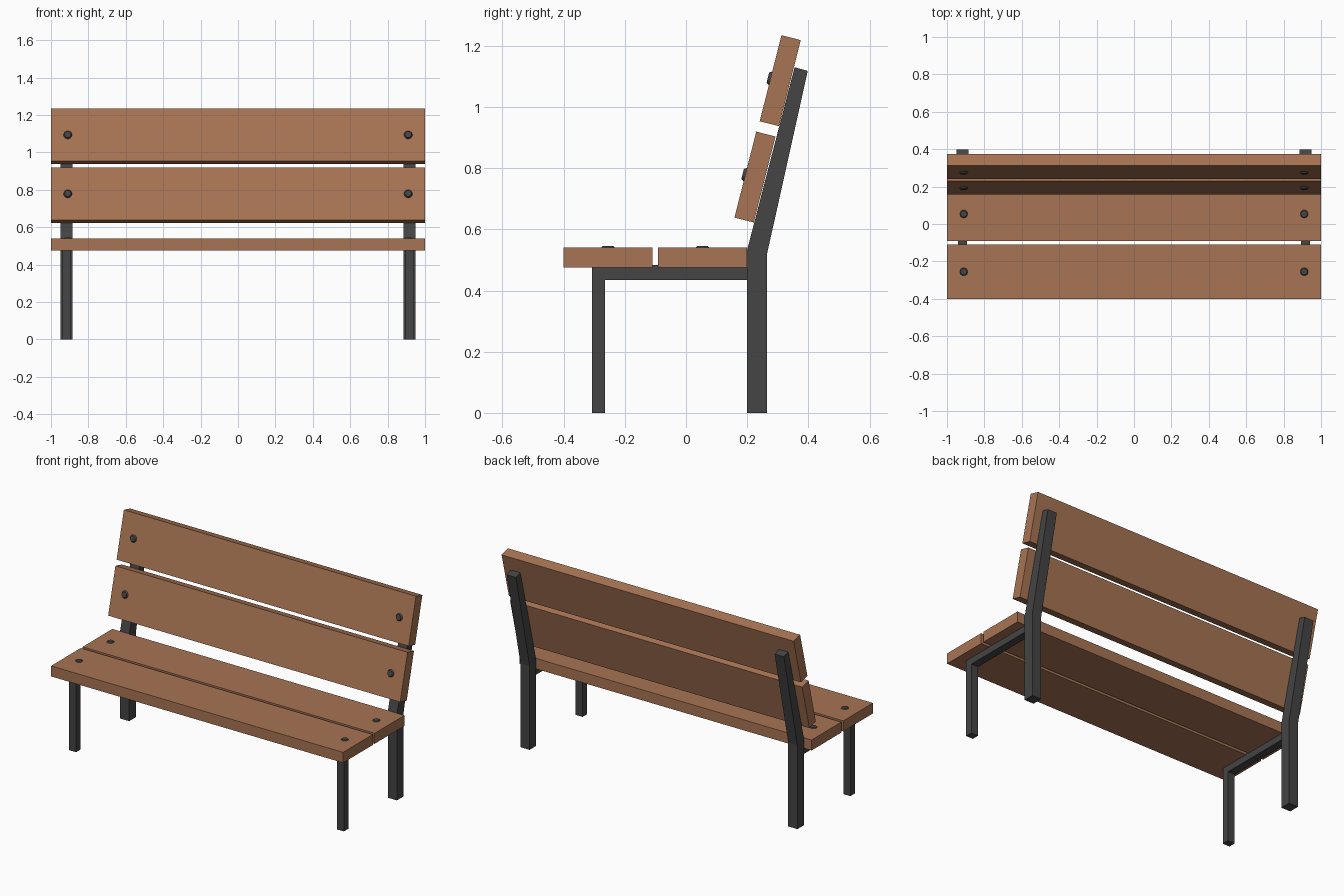
import bpy, bmesh, math
from mathutils import Matrix, Vector

if "Cube" in bpy.data.objects:
    bpy.data.objects.remove(bpy.data.objects["Cube"])


def material(name, rgb):
    m = bpy.data.materials.new(name)
    m.diffuse_color = (*rgb, 1.0)
    m.use_nodes = True
    m.node_tree.nodes["Principled BSDF"].inputs["Base Color"].default_value = m.diffuse_color
    return m


WOOD = material("brown wood", (0.39, 0.175, 0.088))
METAL = material("dark metal", (0.058, 0.058, 0.060))
TILT = math.radians(14.2)   # lean of the backrest


def finish(bm, name, mat):
    bmesh.ops.recalc_face_normals(bm, faces=bm.faces)
    mesh = bpy.data.meshes.new(name)
    bm.to_mesh(mesh)
    bm.free()
    mesh.materials.append(mat)
    ob = bpy.data.objects.new(name, mesh)
    bpy.context.collection.objects.link(ob)
    return ob


def side_profile(name, pts, xc, width):
    """Extrude a (y, z) outline along x."""
    bm = bmesh.new()
    face = bm.faces.new([bm.verts.new((xc - width / 2, y, z)) for y, z in pts])
    ext = bmesh.ops.extrude_face_region(bm, geom=[face])
    verts = [v for v in ext["geom"] if isinstance(v, bmesh.types.BMVert)]
    bmesh.ops.translate(bm, verts=verts, vec=(width, 0, 0))
    return finish(bm, name, METAL)


def plank(name, frame, depth=0.29, thick=0.065):
    """Board lying in the frame's xy plane, with a bolt near each end."""
    bm = bmesh.new()
    bmesh.ops.create_cube(bm, size=1, matrix=frame @ Matrix.Diagonal((2.0, depth, thick, 1)))
    finish(bm, name, WOOD)


def bolt(name, frame, x, face, height):
    # low domed head: a rim and a narrower cap
    bm = bmesh.new()
    bottom = face - 0.004
    h = height + 0.004
    m = frame @ Matrix.Translation((x, 0, bottom + h / 2))
    bmesh.ops.create_cone(bm, cap_ends=True, segments=14, radius1=0.025,
                          radius2=0.017, depth=h, matrix=m)
    finish(bm, name, METAL)


# Planks: seat boards flat, back boards leaning with their face to the front
back_rot = Matrix.Rotation(math.pi / 2 - TILT, 4, 'X')
boards = [
    ("seat_front", Matrix.Translation((0, -0.255, 0.508)), 0.005),
    ("seat_rear", Matrix.Translation((0, 0.054, 0.508)), 0.005),
    ("back_lower", Matrix.Translation((0, 0.2255, 0.771)) @ back_rot, 0.009),
    ("back_upper", Matrix.Translation((0, 0.308, 1.086)) @ back_rot, 0.009),
]
for name, frame, height in boards:
    plank(name + "_plank", frame)
    for side, x in (("left", -0.91), ("right", 0.91)):
        bolt(f"{name}_bolt_{side}", frame, x, 0.0325, height)

# Metal frames: bent rear post, and front leg with seat rail
post = [(0.2, 0), (0.265, 0), (0.265, 0.52), (0.398, 1.118), (0.355, 1.13), (0.2, 0.533)]
leg = [(-0.308, 0), (-0.264, 0), (-0.264, 0.435), (0.21, 0.435), (0.21, 0.483), (-0.308, 0.483)]
for side, x in (("left", -0.917), ("right", 0.917)):
    side_profile("rear_post_" + side, post, x, 0.063)
    side_profile("front_leg_and_rail_" + side, leg, x, 0.048)
